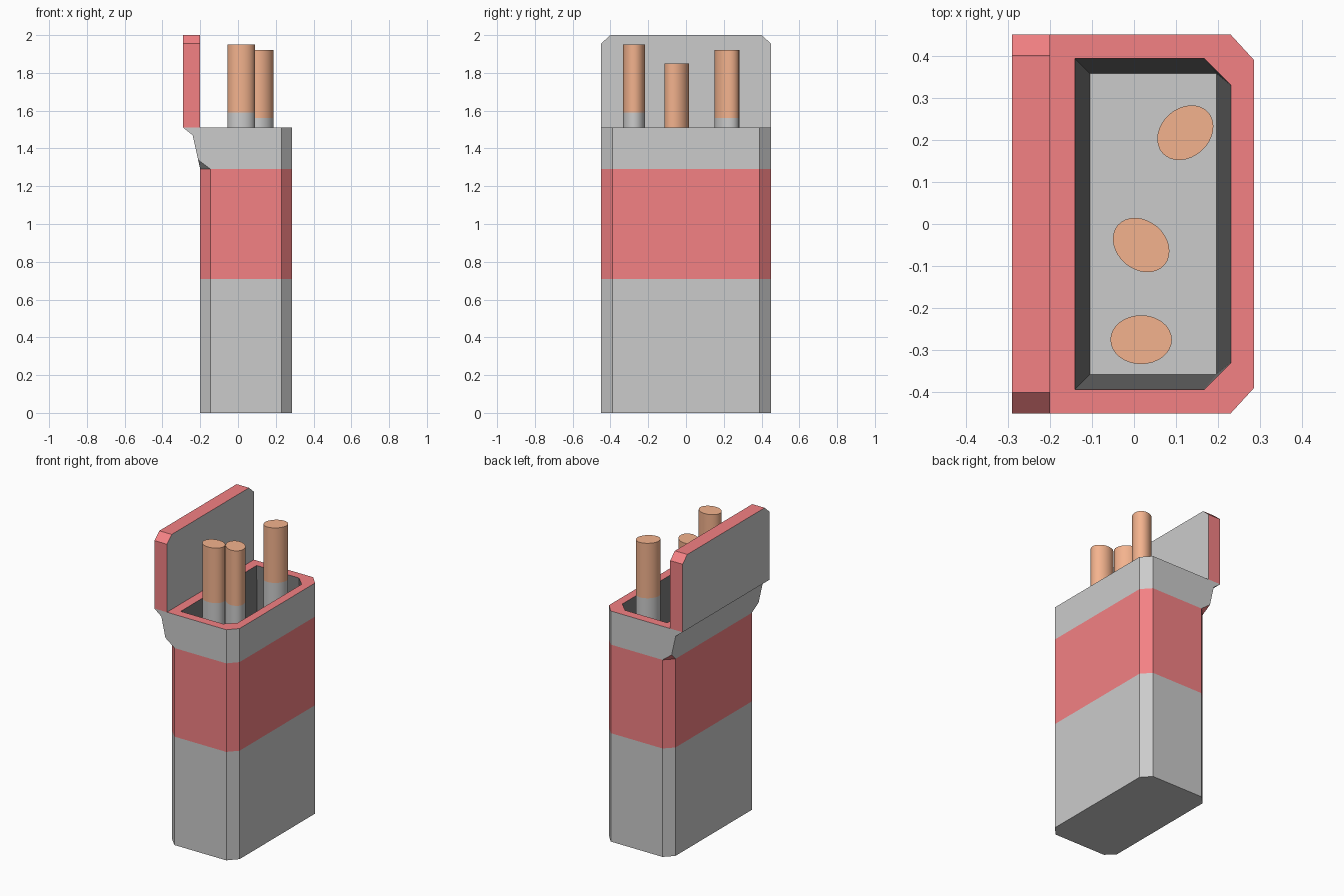
import bpy, bmesh, math

if "Cube" in bpy.data.objects:
    bpy.data.objects.remove(bpy.data.objects["Cube"])

def material(name, rgb):
    m = bpy.data.materials.new(name)
    m.diffuse_color = (*rgb, 1)
    m.use_nodes = True
    m.node_tree.nodes["Principled BSDF"].inputs["Base Color"].default_value = m.diffuse_color
    return m

GREY = material("grey", (0.8, 0.8, 0.8))
RED = material("red", (0.9, 0.22, 0.23))
DARK = material("dark_lining", (0.2, 0.2, 0.2))
ORANGE = material("filter_orange", (0.9, 0.45, 0.27))

def make_object(name, bm, mats):
    bmesh.ops.remove_doubles(bm, verts=bm.verts, dist=1e-4)
    bmesh.ops.recalc_face_normals(bm, faces=bm.faces)
    me = bpy.data.meshes.new(name)
    bm.to_mesh(me)
    bm.free()
    for m in mats:
        me.materials.append(m)
    ob = bpy.data.objects.new(name, me)
    bpy.context.collection.objects.link(ob)
    return ob

def face(bm, points, mat=0):
    # drop repeated corners so collapsed quads become triangles
    pts = [p for i, p in enumerate(points) if p != points[i - 1]]
    f = bm.faces.new([bm.verts.new(p) for p in pts])
    f.material_index = mat

def bridge(bm, low, high, mat):
    n = len(low)
    for i in range(n):
        j = (i + 1) % n
        face(bm, [low[i], low[j], high[j], high[i]], mat)

def level(outline, z):
    return [(x, y, z) for x, y in outline]

def mirrored(half):
    return half + [(x, -y) for x, y in reversed(half)]

# carton: chamfered body with a red band
TOP, BAND, FLOOR = 1.51, 1.29, 0.1
body = mirrored([(-0.2, 0.395), (-0.145, 0.45), (0.23, 0.45), (0.285, 0.39)])
bm = bmesh.new()
rings = [level(body, z) for z in (0, 0.71, BAND)]
face(bm, rings[0], 0)
bridge(bm, rings[0], rings[1], 0)
bridge(bm, rings[1], rings[2], 1)

# flared neck: straight front, back leaning out to the lid hinge
back = [(-0.211, 1.34), (-0.24, 1.47), (-0.29, TOP)]
for s, tri_mat in ((1, 1), (-1, 0)):
    edge = [(x, 0.45 * s, z) for x, z in back]
    p, q, r, t = [(x, y * s, BAND) for x, y in body[:4]]
    r_top, t_top = (r[0], r[1], TOP), (t[0], t[1], TOP)
    face(bm, [p, q, edge[0]], tri_mat)
    face(bm, [q, r, r_top] + edge[::-1])
    face(bm, [r, t, t_top, r_top])
face(bm, [(0.285, -0.39, BAND), (0.285, 0.39, BAND), (0.285, 0.39, TOP), (0.285, -0.39, TOP)])
strip = [(-0.2, 0.395, BAND)] + [(x, 0.45, z) for x, z in back]
for a, b in zip(strip, strip[1:]):
    face(bm, [a, b, (b[0], -b[1], b[2]), (a[0], -a[1], a[2])])

# red rim, dark tapering lining and grey floor
outer = level(mirrored([(-0.29, 0.45), (0.23, 0.45), (0.285, 0.39)]), TOP)
inner = level(mirrored([(-0.14, 0.393), (0.167, 0.393), (0.23, 0.33)]), TOP)
floor = level(mirrored([(-0.105, 0.358), (0.195, 0.358), (0.195, 0.358)]), FLOOR)
bridge(bm, outer, inner, 1)
bridge(bm, inner, floor, 2)
face(bm, floor, 0)
make_object("carton", bm, [GREY, RED, DARK])

# open lid: grey faces, red edges, clipped top corners
bm = bmesh.new()
shape = [(-0.45, TOP), (0.45, TOP), (0.45, 1.955), (0.4, 2.0), (-0.4, 2.0), (-0.45, 1.955)]
sides = [[(x, y, z) for y, z in shape] for x in (-0.29, -0.2)]
for s in sides:
    face(bm, s, 0)
bridge(bm, sides[0], sides[1], 1)
make_object("lid", bm, [GREY, RED])

# sticks: oval cylinders, white paper with an orange filter on top
def oval(x, y, z, angle, n=32):
    c, s = math.cos(angle), math.sin(angle)
    pts = []
    for i in range(n):
        t = 2 * math.pi * i / n
        u, v = 0.073 * math.cos(t), 0.058 * math.sin(t)
        pts.append((x + u * c - v * s, y + u * s + v * c, z))
    return pts

for i, (x, y, top, deg) in enumerate([(0.017, -0.275, 1.95, 0),
                                      (0.017, -0.05, 1.85, -40),
                                      (0.122, 0.217, 1.92, 42)], 1):
    bm = bmesh.new()
    r = [oval(x, y, z, math.radians(deg)) for z in (FLOOR, top - 0.36, top)]
    face(bm, r[0], 0)
    bridge(bm, r[0], r[1], 0)
    bridge(bm, r[1], r[2], 1)
    face(bm, r[2], 1)
    ob = make_object(f"stick_{i}", bm, [GREY, ORANGE])
    bpy.ops.object.select_all(action='DESELECT')
    ob.select_set(True)
    bpy.context.view_layer.objects.active = ob
    bpy.ops.object.shade_smooth_by_angle(angle=math.radians(40))
